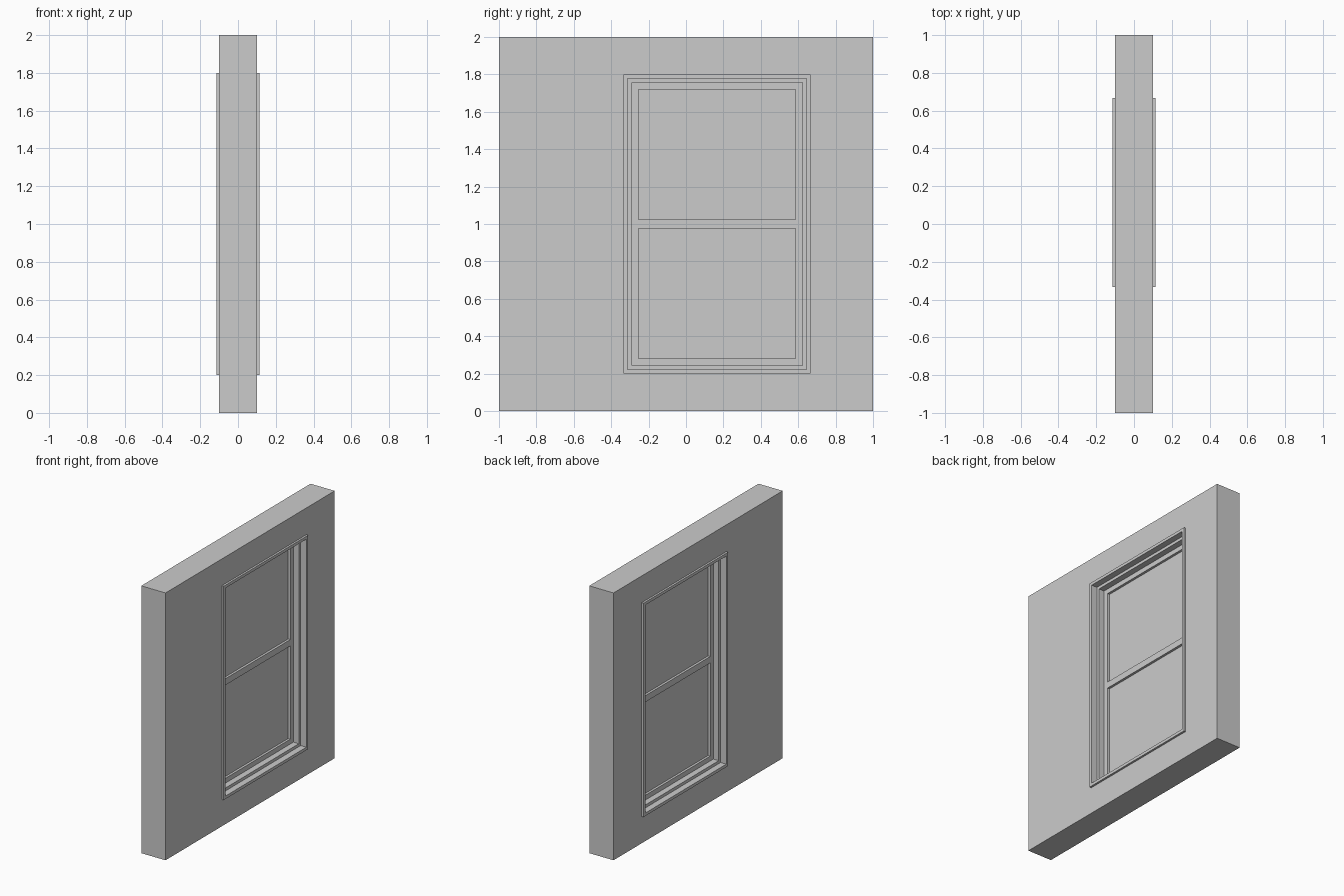
import bpy, bmesh

if "Cube" in bpy.data.objects:
    bpy.data.objects.remove(bpy.data.objects["Cube"])


def prism_ring(name, outer, inner, depth):
    """Rectangular ring in the YZ plane; rects are (y0, y1, z0, z1), x spans +-depth."""
    bm = bmesh.new()

    def loop(r, x):
        y0, y1, z0, z1 = r
        return [bm.verts.new((x, y, z)) for y, z in ((y0, z0), (y1, z0), (y1, z1), (y0, z1))]

    of, ob_, nf, nb = loop(outer, depth), loop(outer, -depth), loop(inner, depth), loop(inner, -depth)
    for i in range(4):
        j = (i + 1) % 4
        for a, b in ((of, nf), (nf, nb), (nb, ob_), (ob_, of)):
            bm.faces.new((a[i], a[j], b[j], b[i]))
    bmesh.ops.recalc_face_normals(bm, faces=bm.faces)
    finish(name, bm)


def box(name, rect, depth):
    y0, y1, z0, z1 = rect
    bm = bmesh.new()
    bmesh.ops.create_cube(bm, size=1)
    bmesh.ops.scale(bm, vec=(2 * depth, y1 - y0, z1 - z0), verts=bm.verts)
    bmesh.ops.translate(bm, vec=(0, (y0 + y1) / 2, (z0 + z1) / 2), verts=bm.verts)
    finish(name, bm)


def finish(name, bm):
    mesh = bpy.data.meshes.new(name)
    bm.to_mesh(mesh)
    bm.free()
    bpy.context.collection.objects.link(bpy.data.objects.new(name, mesh))


def inset(r, d):
    return (r[0] + d, r[1] - d, r[2] + d, r[3] - d)


opening = (-0.334, 0.666, 0.2, 1.8)
trim_in = inset(opening, 0.022)
frame_in = inset(opening, 0.044)
glass = inset(opening, 0.08)

# Wall with the window opening
prism_ring("wall", (-1, 1, 0, 2), opening, 0.1)
# Stepped window surround, outermost to innermost
prism_ring("outer_trim", opening, trim_in, 0.115)
prism_ring("window_frame", trim_in, frame_in, 0.068)
prism_ring("sash", frame_in, glass, 0.023)
# Crossbar between the two panes
box("crossbar", (glass[0], glass[1], 0.977, 1.025), 0.023)
# Glass panes
box("lower_pane", (glass[0], glass[1], glass[2], 0.977), 0.005)
box("upper_pane", (glass[0], glass[1], 1.025, glass[3]), 0.005)
